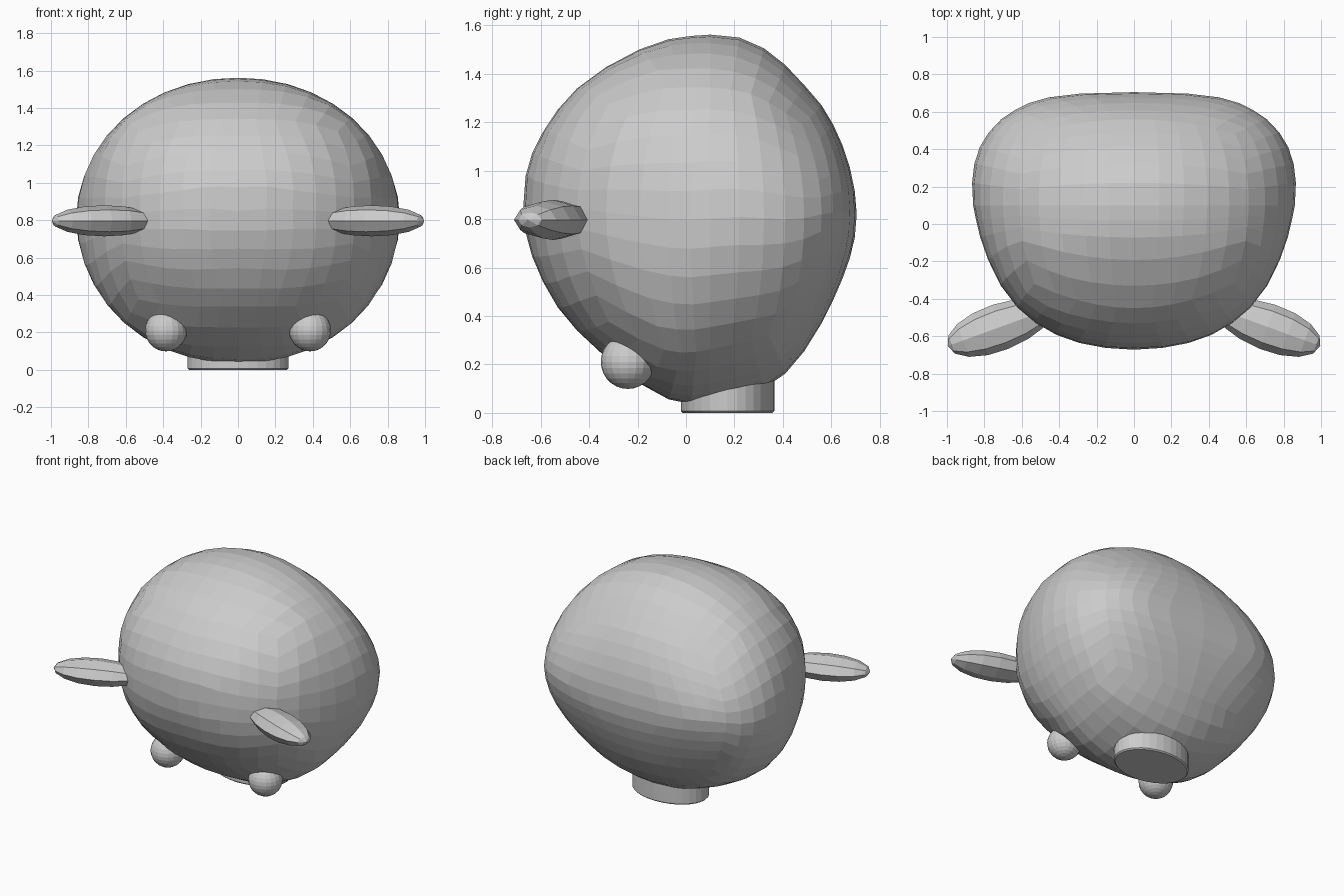
import bpy
import bmesh
from math import acos, pi, tan, radians
from mathutils import Matrix, Vector

default_cube = bpy.data.objects.get("Cube")
if default_cube:
    bpy.data.objects.remove(default_cube, do_unlink=True)

# One plain grey
grey = bpy.data.materials.new("plain grey")
grey.use_nodes = True
colour = (0.6, 0.6, 0.6, 1)
grey.diffuse_color = colour
grey.node_tree.nodes["Principled BSDF"].inputs["Base Color"].default_value = colour


def finish(bm, name):
    """Turn a bmesh into a flat shaded grey object."""
    bmesh.ops.recalc_face_normals(bm, faces=bm.faces)
    mesh = bpy.data.meshes.new(name)
    bm.to_mesh(mesh)
    bm.free()
    mesh.materials.append(grey)
    obj = bpy.data.objects.new(name, mesh)
    bpy.context.collection.objects.link(obj)
    return obj


# Body stations from front to back: y, half width, top, bottom
stations = [
    (-.672, 0, .85, .85), (-.66, .19, 1.01, .72), (-.62, .36, 1.11, .6),
    (-.55, .5, 1.23, .46), (-.45, .62, 1.34, .34), (-.3, .735, 1.45, .2),
    (-.12, .81, 1.535, .07), (0, .84, 1.555, .035), (.1, .86, 1.562, .045),
    (.25, .867, 1.547, .075), (.37, .845, 1.478, .12), (.47, .795, 1.375, .225),
    (.56, .71, 1.27, .37), (.62, .62, 1.17, .49), (.665, .52, 1.06, .6),
    (.695, .36, .94, .7), (.705, 0, .82, .82),
]


def section(t):
    """Blend the stations at t between 0 (front) and 1 (back)."""
    place = t * (len(stations) - 1)
    i = min(int(place), len(stations) - 2)
    return Vector(stations[i]).lerp(Vector(stations[i + 1]), place - i)


def build_body():
    bm = bmesh.new()
    bmesh.ops.create_cube(bm, size=2)
    bmesh.ops.subdivide_edges(bm, edges=bm.edges, cuts=9, use_grid_fill=True)
    for vert in bm.verts:
        # Even spacing on a sphere, then the sphere is fitted to the stations
        unit = Vector([tan(c * pi / 4) for c in vert.co]).normalized()
        t = acos(max(-1, min(1, -unit.y))) / pi
        y, width, top, bottom = section(t)
        # Sections are full at the front and leaner toward the back
        power = min(2.3, max(1.88, 2.75 - 1.4 * t))
        size = (abs(unit.x) ** power + abs(unit.z) ** power) ** (1 / power)
        size = max(size, 1e-5)
        x, z = unit.x / size, unit.z / size
        vert.co = (x * width, y, (top + bottom) / 2 + z * (top - bottom) / 2)
    finish(bm, "body")


def build_fin(side, name):
    # Faceted leaf lying flat, a little wider toward its tip
    bm = bmesh.new()
    bmesh.ops.create_uvsphere(bm, u_segments=8, v_segments=8, radius=1)
    bm.transform(Matrix.Rotation(radians(90), 4, 'Y'))
    for vert in bm.verts:
        s, across, up = vert.co
        vert.co = (s * .3, across * .125 * (1 + .08 * s), up * .083)
    bm.transform(Matrix.Translation((.714, -.55, .797)) @ Matrix.Rotation(radians(-20), 4, 'Z'))
    bm.transform(Matrix.Diagonal((side, 1, 1, 1)))
    finish(bm, name)


def build_eye(side, name):
    # Ball half sunk into the body
    bm = bmesh.new()
    bmesh.ops.create_uvsphere(bm, u_segments=20, v_segments=14, radius=.112)
    bm.transform(Matrix.Translation((side * .385, -.24, .211)))
    finish(bm, name)


def build_base():
    # Oval foot under the body with a softened rim
    bm = bmesh.new()
    bmesh.ops.create_cone(bm, cap_ends=True, segments=32, radius1=1, radius2=1, depth=.24)
    bm.transform(Matrix.Translation((0, .172, .12)) @ Matrix.Diagonal((.27, .193, 1, 1)))
    rim = [e for e in bm.edges if all(v.co.z < .01 for v in e.verts)]
    bmesh.ops.bevel(bm, geom=rim, offset=.008, segments=1, affect='EDGES')
    finish(bm, "base")


build_body()
build_base()
for side, label in ((1, "left"), (-1, "right")):
    build_fin(side, label + "_fin")
    build_eye(side, label + "_eye")
